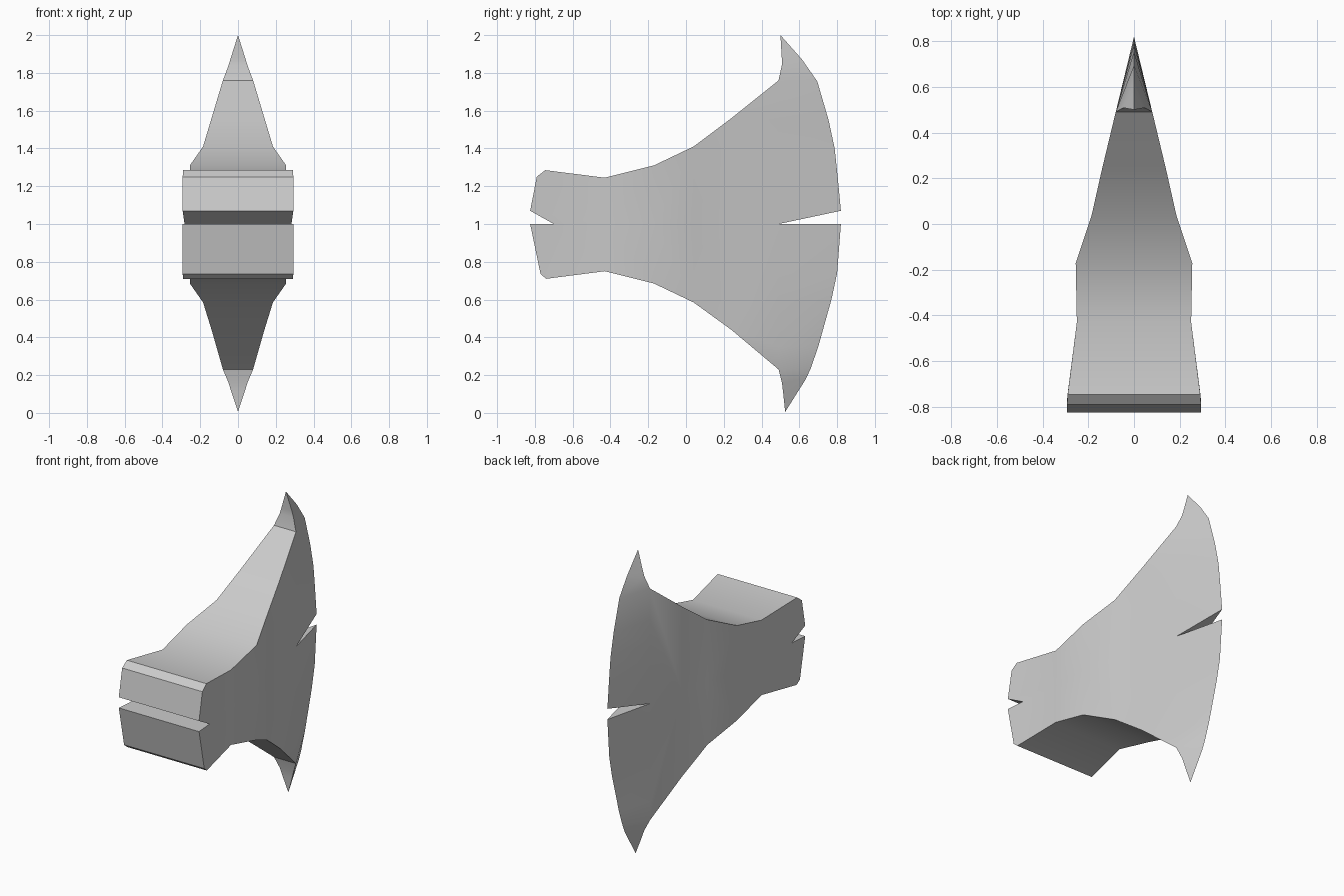
import bpy, bmesh, math

if "Cube" in bpy.data.objects:
    bpy.data.objects.remove(bpy.data.objects["Cube"])

NOTCH_FRONT = (-0.70, 1.0, 0.283)
NOTCH_BACK = (0.49, 1.0, 0.08)
bm = bmesh.new()


def side_pair(points):
    # same polygon on the left and right cheek
    for s in (1, -1):
        vs = []
        for y, z, w in points:
            vs.append(bm.verts.new((s * w, y, z)))
        bm.faces.new(vs if s == 1 else vs[::-1])


def rim(points):
    # surface spanning the two cheeks along an outline
    for (y0, z0, w0), (y1, z1, w1) in zip(points, points[1:]):
        co = [(w0, y0, z0), (w1, y1, z1)]
        if w1 > 0:
            co.append((-w1, y1, z1))
        if w0 > 0:
            co.append((-w0, y0, z0))
        if len(co) > 2:
            bm.faces.new([bm.verts.new(c) for c in co])


def half(poll, body, horn, edge):
    """poll: butt corners, body: neck stations, horn: inner curve to the tip,
    edge: cutting edge from the tip down to the back notch."""
    mid = [(p[0], 1.0, p[2]) for p in body]
    # butt, then neck strips
    side_pair([NOTCH_FRONT] + poll + [body[0], mid[0]])
    for i in range(len(body) - 1):
        side_pair([mid[i], body[i], body[i + 1], mid[i + 1]])
    # rows across the blade: thick root column to sharp edge
    root = horn[0]
    rows = [e for e in edge if abs(e[1] - 1) < abs(root[1] - 1) - 0.05]
    high = [e for e in edge if e not in rows]
    column = [(0.49, e[1], 0.08) for e in rows[:-1]] + [NOTCH_BACK]
    side_pair([mid[-1], body[-1], root] + column)
    left, right = [root] + column, [high[-1]] + rows
    for i in range(len(rows)):
        side_pair([left[i], right[i], right[i + 1], left[i + 1]])
    # horn
    side_pair([horn[0], horn[1], high[1], high[2]])
    side_pair([horn[1], horn[2], high[1]])
    side_pair([horn[2], high[0], high[1]])
    # outline rim
    rim([NOTCH_FRONT] + poll + body + horn + [edge[0]])
    rim([edge[-1], NOTCH_BACK])


# upper half
half([(-0.825, 1.07, 0.293), (-0.79, 1.25, 0.293), (-0.745, 1.285, 0.29)],
     [(-0.43, 1.245, 0.25), (-0.17, 1.31, 0.255), (0.04, 1.41, 0.185), (0.24, 1.56, 0.14)],
     [(0.49, 1.76, 0.08), (0.507, 1.84, 0.05), (0.507, 1.88, 0.038)],
     [(0.50, 2.0, 0), (0.615, 1.87, 0), (0.695, 1.755, 0), (0.755, 1.55, 0),
      (0.787, 1.40, 0), (0.803, 1.25, 0), (0.82, 1.07, 0)])
# lower half
half([(-0.825, 1.0, 0.293), (-0.77, 0.735, 0.293), (-0.74, 0.71, 0.29)],
     [(-0.43, 0.75, 0.25), (-0.17, 0.685, 0.255), (0.04, 0.585, 0.185), (0.24, 0.44, 0.14)],
     [(0.49, 0.23, 0.08), (0.508, 0.16, 0.05), (0.514, 0.11, 0.035)],
     [(0.525, 0.005, 0), (0.635, 0.18, 0), (0.66, 0.235, 0), (0.70, 0.35, 0),
      (0.77, 0.60, 0), (0.80, 0.74, 0), (0.82, 1.0, 0)])

bmesh.ops.remove_doubles(bm, verts=bm.verts, dist=0.0005)
bmesh.ops.recalc_face_normals(bm, faces=bm.faces)
mesh = bpy.data.meshes.new("axe_head")
bm.to_mesh(mesh)
bm.free()
axe = bpy.data.objects.new("axe_head", mesh)
bpy.context.collection.objects.link(axe)
bpy.context.view_layer.objects.active = axe
axe.select_set(True)
bpy.ops.object.shade_smooth_by_angle(angle=math.radians(30))
